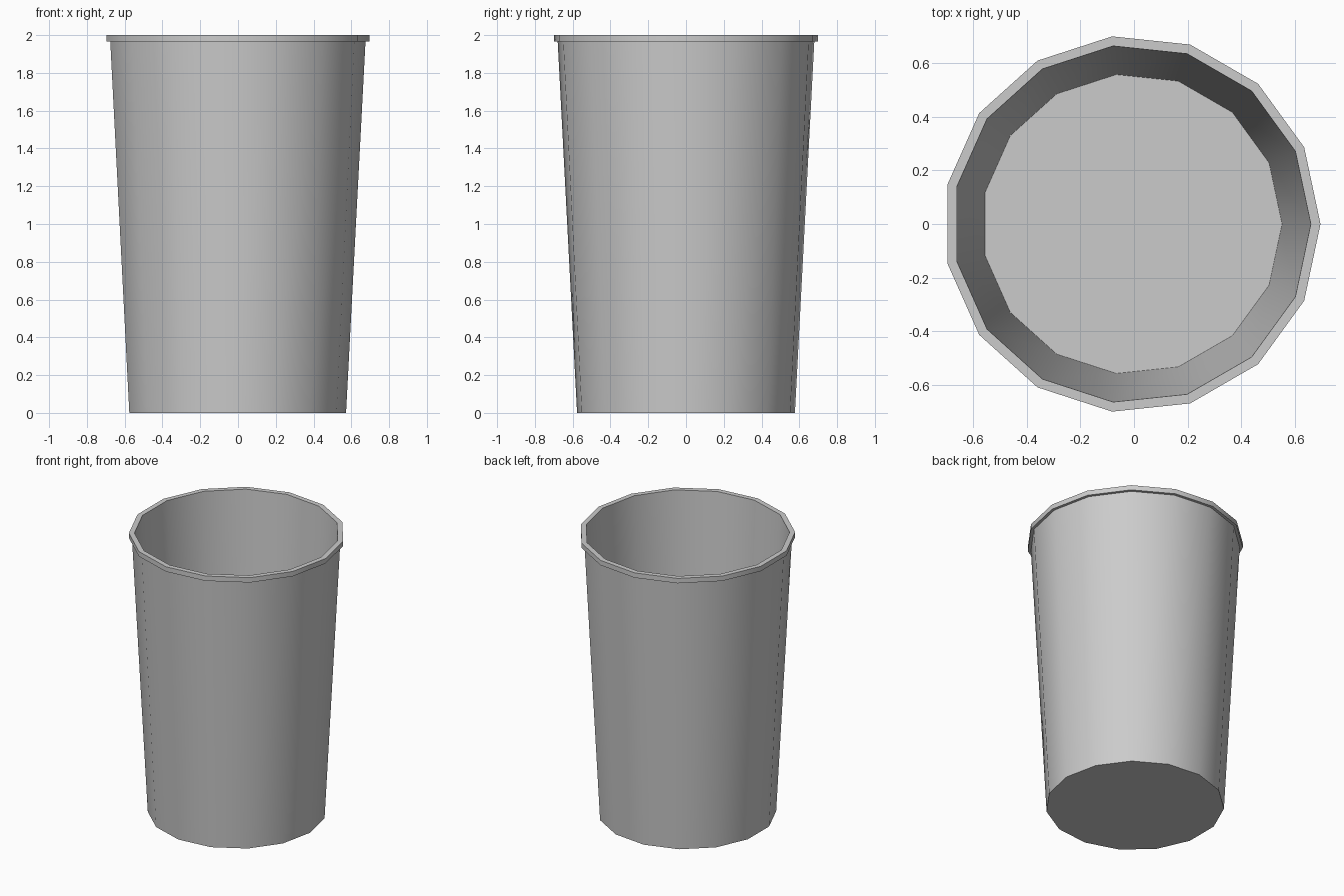
import bpy, bmesh, math

if "Cube" in bpy.data.objects:
    bpy.data.objects.remove(bpy.data.objects["Cube"])

SIDES = 15
OFFSET = -0.008  # an odd-sided ring is lopsided in x, so shift it to centre

# Cup profile (radius, height): outer wall, rim lip, inner wall down to the floor
profile = [(0.58, 0.0), (0.683, 1.965), (0.703, 1.965),
           (0.703, 2.0), (0.667, 2.0), (0.56, 0.02)]

bm = bmesh.new()
rings = []
for r, z in profile:
    rings.append([bm.verts.new((r * math.cos(2 * math.pi * i / SIDES) + OFFSET,
                                r * math.sin(2 * math.pi * i / SIDES), z))
                  for i in range(SIDES)])

# Walls and rim
for a, b in zip(rings, rings[1:]):
    for i in range(SIDES):
        j = (i + 1) % SIDES
        bm.faces.new((a[i], a[j], b[j], b[i]))

# Underside and inner floor
bm.faces.new(rings[0][::-1])
bm.faces.new(rings[-1])
bmesh.ops.recalc_face_normals(bm, faces=bm.faces)

mesh = bpy.data.meshes.new("cup")
bm.to_mesh(mesh)
bm.free()
cup = bpy.data.objects.new("cup", mesh)
bpy.context.collection.objects.link(cup)

# Smooth walls with crisp rim and base edges
bpy.context.view_layer.objects.active = cup
cup.select_set(True)
bpy.ops.object.shade_smooth_by_angle(angle=math.radians(30))
